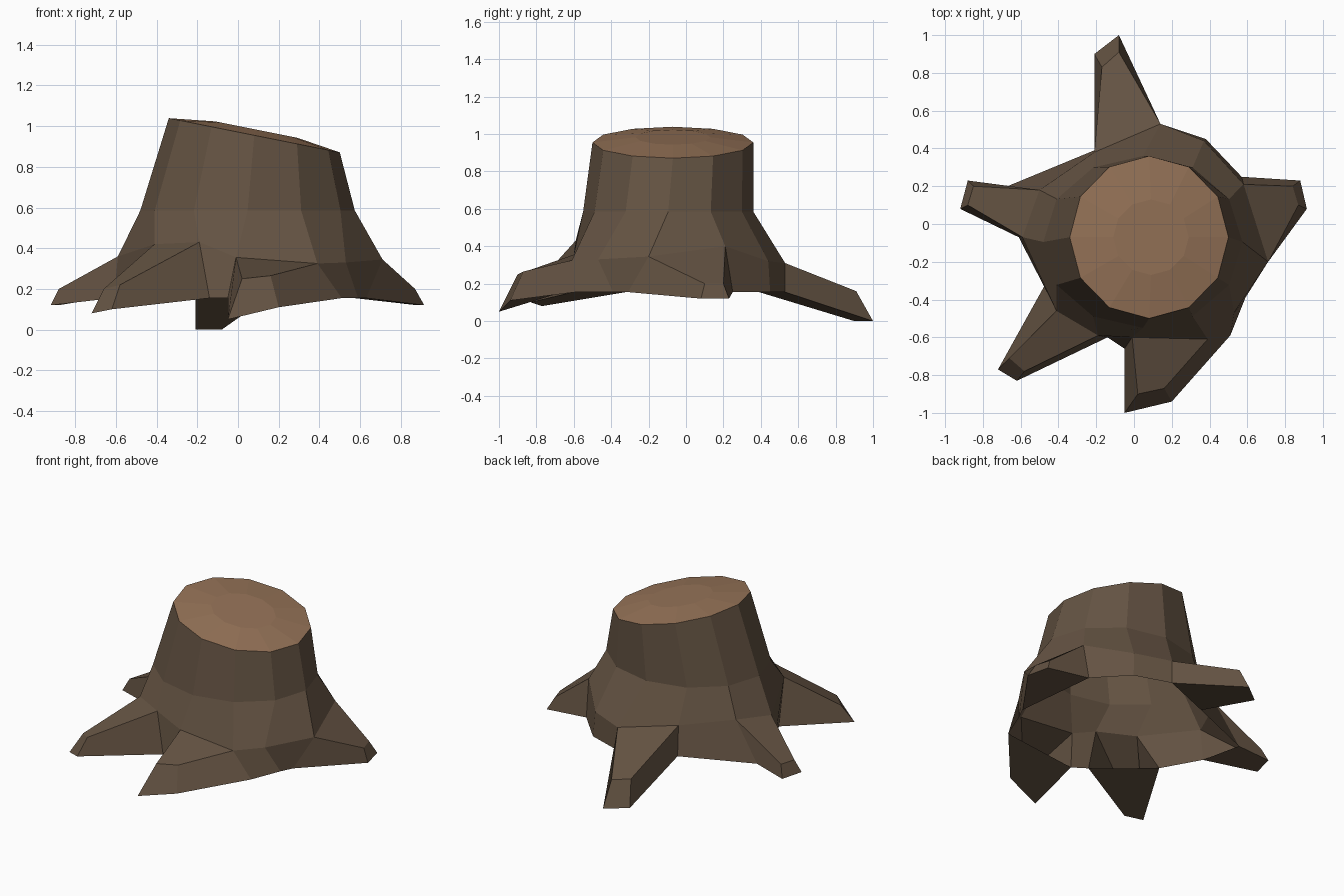
import bpy, bmesh, math

if "Cube" in bpy.data.objects:
    bpy.data.objects.remove(bpy.data.objects["Cube"])

N = 12


def material(name, rgb):
    m = bpy.data.materials.new(name)
    m.diffuse_color = (*rgb, 1)
    m.use_nodes = True
    m.node_tree.nodes["Principled BSDF"].inputs["Base Color"].default_value = m.diffuse_color
    return m


def make_object(name, bm, mat):
    me = bpy.data.meshes.new(name)
    bm.to_mesh(me)
    bm.free()
    me.materials.append(mat)
    ob = bpy.data.objects.new(name, me)
    bpy.context.collection.objects.link(ob)
    return ob


def ellipse(cx, cy, rx, ry, height):
    pts = []
    for i in range(N):
        a = 2 * math.pi * i / N
        x, y = cx + rx * math.cos(a), cy + ry * math.sin(a)
        pts.append((x, y, height(x)))
    return pts


def cut_height(x):
    return 0.955 - 0.2 * (x - 0.08)


def bridge(bm, low, high, skip=()):
    for i in range(N):
        if i not in skip:
            j = (i + 1) % N
            bm.faces.new((low[i], low[j], high[j], high[i]))


bark = material("bark_brown", (0.127, 0.086, 0.055))
wood = material("cut_wood", (0.310, 0.176, 0.099))

# Trunk rings, counter-clockwise from +x: cut rim, waist, flare and open foot
rim = ellipse(0.08, -0.07, 0.42, 0.43, cut_height)
waist = ellipse(0.047, -0.095, 0.527, 0.455, lambda x: 0.585)
flare = [(0.71, -0.2, 0.345), (0.58, 0.21, 0.40), (0.37, 0.44, 0.32),
         (0.14, 0.53, 0.31), (-0.21, 0.38, 0.36), (-0.50, 0.18, 0.40),
         (-0.59, -0.07, 0.36), (-0.41, -0.46, 0.42), (-0.19, -0.59, 0.43),
         (-0.01, -0.60, 0.355), (0.39, -0.61, 0.325), (0.53, -0.47, 0.33)]
foot_xy = [(0.63, -0.31), (0.57, 0.25), (0.38, 0.45), (0.14, 0.53),
           (-0.21, 0.39), (-0.67, 0.20), (-0.61, -0.07), (-0.47, -0.32),
           (-0.14, -0.60), (-0.05, -0.66), (0.51, -0.59), (0.59, -0.39)]
foot = [(x, y, 0.155) for x, y in foot_xy]

# Root tips by trunk segment: bottom start, bottom end, top end, top start
roots = {
    0: [(0.915, 0.08, 0.12), (0.88, 0.23, 0.12), (0.84, 0.20, 0.20), (0.87, 0.10, 0.20)],
    3: [(-0.08, 1.0, 0.0), (-0.21, 0.90, 0.0), (-0.17, 0.83, 0.16), (-0.08, 0.91, 0.16)],
    5: [(-0.88, 0.23, 0.12), (-0.92, 0.08, 0.12), (-0.88, 0.10, 0.20), (-0.85, 0.20, 0.20)],
    7: [(-0.72, -0.77, 0.08), (-0.62, -0.83, 0.10), (-0.58, -0.78, 0.22), (-0.66, -0.71, 0.20)],
    9: [(-0.05, -1.0, 0.05), (0.20, -0.94, 0.11), (0.16, -0.87, 0.265), (0.02, -0.90, 0.25)],
}

bm = bmesh.new()
rings = [[bm.verts.new(p) for p in ring] for ring in (foot, flare, waist, rim)]
bridge(bm, rings[0], rings[1], skip=roots)
bridge(bm, rings[1], rings[2])
bridge(bm, rings[2], rings[3])

# Roots: the skipped wall segments drawn out to their tips
for i, tip_pts in roots.items():
    j = (i + 1) % N
    base = (rings[0][i], rings[0][j], rings[1][j], rings[1][i])
    tip = [bm.verts.new(p) for p in tip_pts]
    bm.faces.new(tip)
    for k in range(4):
        n = (k + 1) % 4
        bm.faces.new((base[k], base[n], tip[n], tip[k]))
make_object("stump_with_roots", bm, bark)

# Cut face: slanted and slightly domed
bm = bmesh.new()
outer = [bm.verts.new(p) for p in rim]
inner = [bm.verts.new(p) for p in
         ellipse(0.09, -0.07, 0.2, 0.2, lambda x: cut_height(x) + 0.03)]
centre = bm.verts.new((0.09, -0.07, cut_height(0.09) + 0.03))
bridge(bm, outer, inner)
for i in range(N):
    bm.faces.new((inner[i], inner[(i + 1) % N], centre))
make_object("cut_top", bm, wood)
